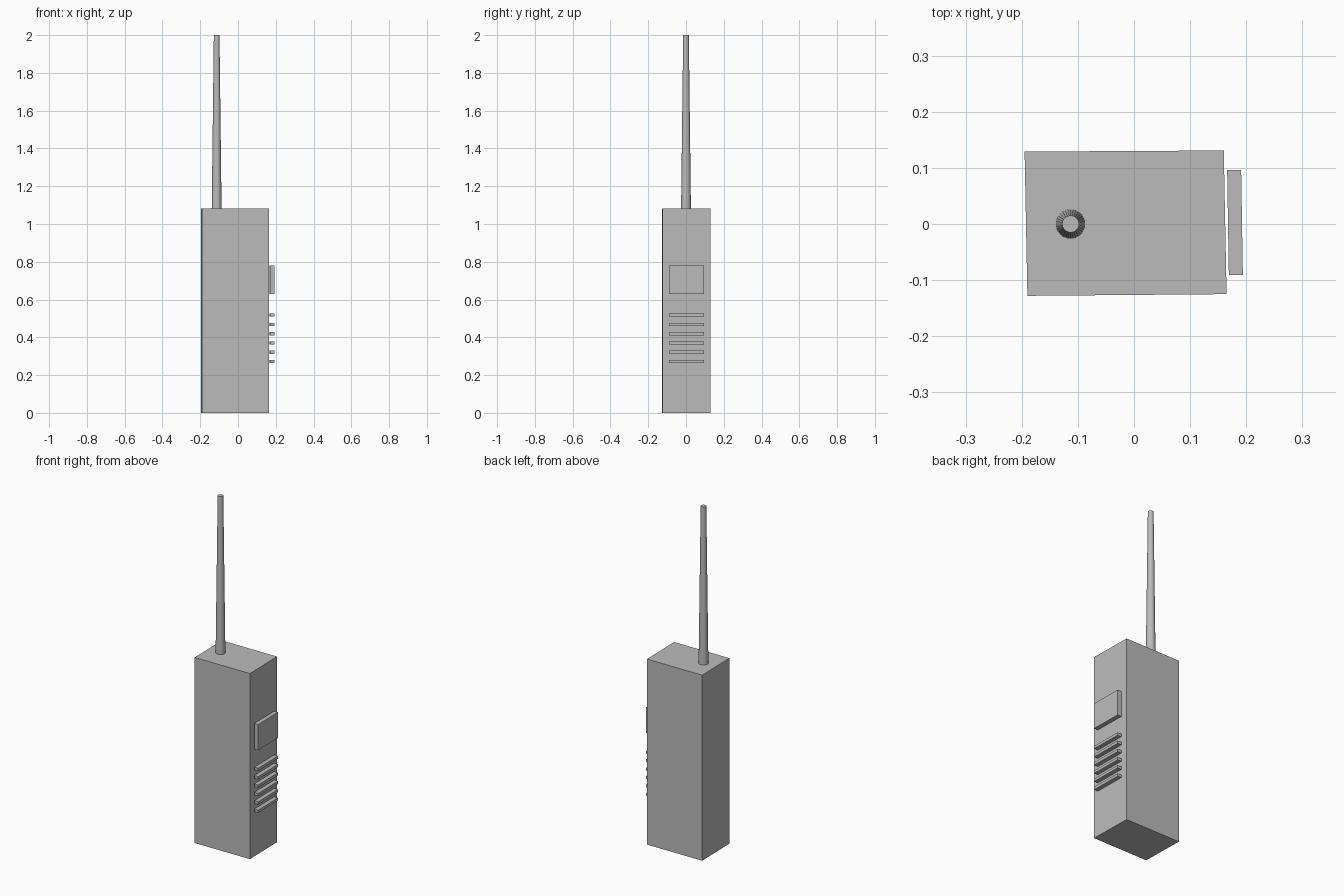
import bpy
import bmesh
from mathutils import Matrix

if "Cube" in bpy.data.objects:
    bpy.data.objects.remove(bpy.data.objects["Cube"], do_unlink=True)

# Single grey plastic
GREY = (0.5, 0.5, 0.5, 1.0)
plastic = bpy.data.materials.new("grey_plastic")
plastic.use_nodes = True
plastic.diffuse_color = GREY
plastic.node_tree.nodes["Principled BSDF"].inputs["Base Color"].default_value = GREY


def add_object(name, bm):
    """Turn a bmesh into a named object with the plastic material."""
    bmesh.ops.recalc_face_normals(bm, faces=bm.faces)
    mesh = bpy.data.meshes.new(name)
    bm.to_mesh(mesh)
    bm.free()
    mesh.materials.append(plastic)
    obj = bpy.data.objects.new(name, mesh)
    bpy.context.collection.objects.link(obj)
    return obj


def prism(name, outline, bottom, top):
    """Extrude a plan outline between two heights."""
    bm = bmesh.new()
    base = bm.faces.new([bm.verts.new((x, y, bottom)) for x, y in outline])
    result = bmesh.ops.extrude_face_region(bm, geom=[base])
    raised = [v for v in result["geom"] if isinstance(v, bmesh.types.BMVert)]
    bmesh.ops.translate(bm, verts=raised, vec=(0, 0, top - bottom))
    return add_object(name, bm)


# Handset body, very slightly turned
BODY_TOP = 1.083
prism("body", [(-0.190, -0.128), (0.165, -0.125), (0.160, 0.131), (-0.195, 0.129)],
      0, BODY_TOP)

# Push button and the row of grip ribs on the side face
PLATE = [(0.169, -0.091), (0.194, -0.091), (0.191, 0.096), (0.166, 0.096)]
prism("talk_button", PLATE, 0.63, 0.78)
for i in range(6):
    z = 0.272 + i * 0.049
    prism(f"grip_rib_{i + 1}", PLATE, z - 0.008, z + 0.008)

# Tapered antenna
bm = bmesh.new()
bmesh.ops.create_cone(bm, cap_ends=True, segments=32, radius1=0.026, radius2=0.015,
                      depth=2 - BODY_TOP,
                      matrix=Matrix.Translation((-0.113, 0, (2 + BODY_TOP) / 2)))
antenna = add_object("antenna", bm)
bpy.ops.object.select_all(action="DESELECT")
antenna.select_set(True)
bpy.context.view_layer.objects.active = antenna
bpy.ops.object.shade_smooth_by_angle()
